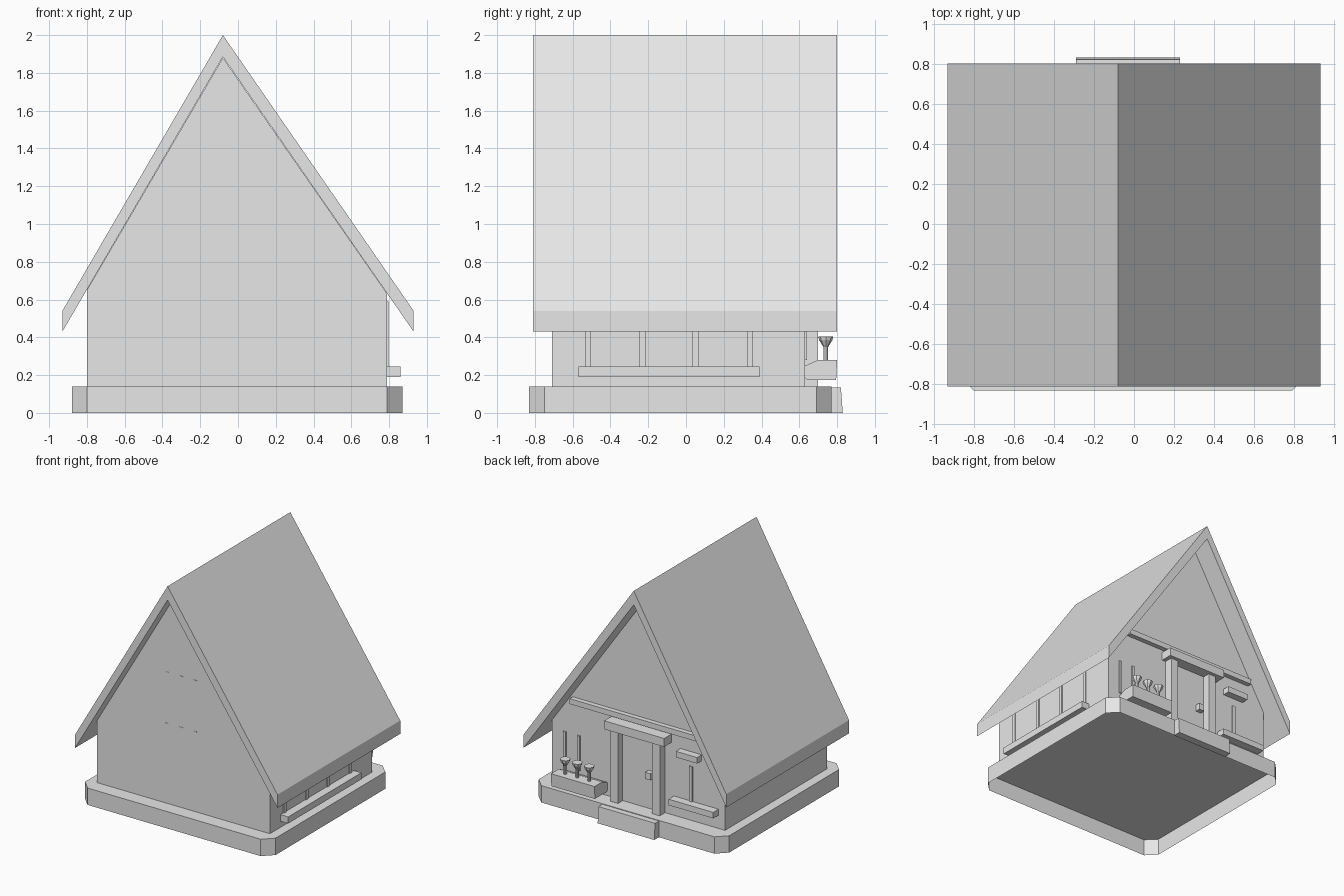
import bpy
import bmesh
from mathutils import Vector

cube = bpy.data.objects.get("Cube")
if cube:
    bpy.data.objects.remove(cube)

grey = bpy.data.materials.new("plain_grey")
grey.use_nodes = True
colour = (0.8, 0.8, 0.8, 1)
grey.diffuse_color = colour
grey.node_tree.nodes["Principled BSDF"].inputs["Base Color"].default_value = colour


def finish(name, bm):
    bmesh.ops.recalc_face_normals(bm, faces=bm.faces)
    mesh = bpy.data.meshes.new(name)
    bm.to_mesh(mesh)
    bm.free()
    mesh.materials.append(grey)
    obj = bpy.data.objects.new(name, mesh)
    bpy.context.collection.objects.link(obj)
    return obj


def prism(name, points, start, end, axis):
    """Extrude a 2D profile along x, y or z."""
    def place(a, b, c):
        return {"x": (c, a, b), "y": (a, c, b), "z": (a, b, c)}[axis]
    bm = bmesh.new()
    face = bm.faces.new([bm.verts.new(place(a, b, start)) for a, b in points])
    new = bmesh.ops.extrude_face_region(bm, geom=[face], use_keep_orig=True)["geom"]
    move = Vector(place(0, 0, end - start))
    bmesh.ops.translate(bm, vec=move, verts=[v for v in new if isinstance(v, bmesh.types.BMVert)])
    return finish(name, bm)


def box(name, x, y, z):
    return prism(name, [(x[0], y[0]), (x[1], y[0]), (x[1], y[1]), (x[0], y[1])], z[0], z[1], "z")


def lathe(name, x, y, profile, sides=8):
    """Spin a radius/height profile around a vertical axis."""
    bm = bmesh.new()
    for (r1, z1), (r2, z2) in zip(profile, profile[1:]):
        part = bmesh.ops.create_cone(bm, cap_ends=True, segments=sides,
                                     radius1=r1, radius2=r2, depth=z2 - z1)
        bmesh.ops.translate(bm, vec=(x, y, (z1 + z2) / 2), verts=part["verts"])
    return finish(name, bm)


# Chamfered plinth, open underneath
W, E, S, N, C = -0.88, 0.87, -0.83, 0.77, 0.08
outline = [(W + C, S), (E - C, S), (E, S + C), (E, N - C),
           (E - C, N), (W + C, N), (W, N - C), (W, S + C)]
plinth = prism("plinth", outline, 0.0, 0.14, "z")
bm = bmesh.new()
bm.from_mesh(plinth.data)
bottom = [f for f in bm.faces if f.calc_center_median().z < 0.01]
bmesh.ops.delete(bm, geom=bottom, context="FACES_ONLY")
bm.to_mesh(plinth.data)
bm.free()

# House body with gables and steep roof
BACK = 0.63
prism("house_walls", [(-0.80, 0.14), (0.79, 0.14), (0.79, 0.63), (-0.08, 1.88), (-0.80, 0.65)],
      -0.71, BACK, "y")
prism("roof", [(-0.93, 0.43), (-0.93, 0.54), (-0.08, 2.0), (0.93, 0.54), (0.93, 0.43), (-0.08, 1.885)],
      -0.81, 0.80, "y")

# Side window: posts, rail and sill
for y in (-0.52, -0.23, 0.05, 0.34):
    box("side_window_post", (0.78, 0.798), (y - 0.015, y + 0.015), (0.24, 0.58))
box("side_window_rail", (0.78, 0.798), (-0.535, 0.355), (0.56, 0.59))
box("side_window_sill", (0.78, 0.86), (-0.57, 0.39), (0.19, 0.245))

# Small slots on the front gable
for z in (0.805, 1.23):
    for x in (-0.155, -0.025, 0.105):
        box("front_slot", (x - 0.015, x + 0.015), (-0.713, -0.70), (z - 0.002, z + 0.002))

# Back door: posts, lintel, door leaf, knob and step
box("gable_beam", (-0.64, 0.60), (0.62, 0.67), (0.83, 0.875))
for x in (-0.215, 0.17):
    box("door_post", (x - 0.035, x + 0.035), (0.62, 0.70), (0.14, 0.76))
box("door_lintel", (-0.31, 0.24), (0.62, 0.73), (0.74, 0.81))
box("door_leaf", (-0.18, 0.135), (0.62, 0.637), (0.14, 0.74))
box("door_knob", (-0.15, -0.10), (0.62, 0.68), (0.40, 0.455))
prism("door_step", [(0.765, 0), (0.83, 0), (0.82, 0.135), (0.765, 0.135)], -0.29, 0.23, "x")

# Back windows
box("back_window_hood", (-0.585, -0.39), (0.62, 0.69), (0.66, 0.71))
box("back_window_sill", (-0.74, -0.33), (0.62, 0.70), (0.25, 0.30))
box("back_window_mullion", (-0.505, -0.475), (0.62, 0.64), (0.30, 0.59))
for x in (0.54, 0.67):
    box("flower_window_mullion", (x - 0.012, x + 0.012), (0.62, 0.64), (0.28, 0.57))

# Flower box with three flowers
prism("flower_box", [(0.62, 0.195), (0.64, 0.175), (0.795, 0.175), (0.80, 0.28), (0.70, 0.28), (0.62, 0.245)],
      0.28, 0.68, "x")
for x in (0.37, 0.48, 0.59):
    lathe("flower", x, 0.74, [(0.013, 0.27), (0.013, 0.35), (0.035, 0.385), (0.04, 0.405)])
